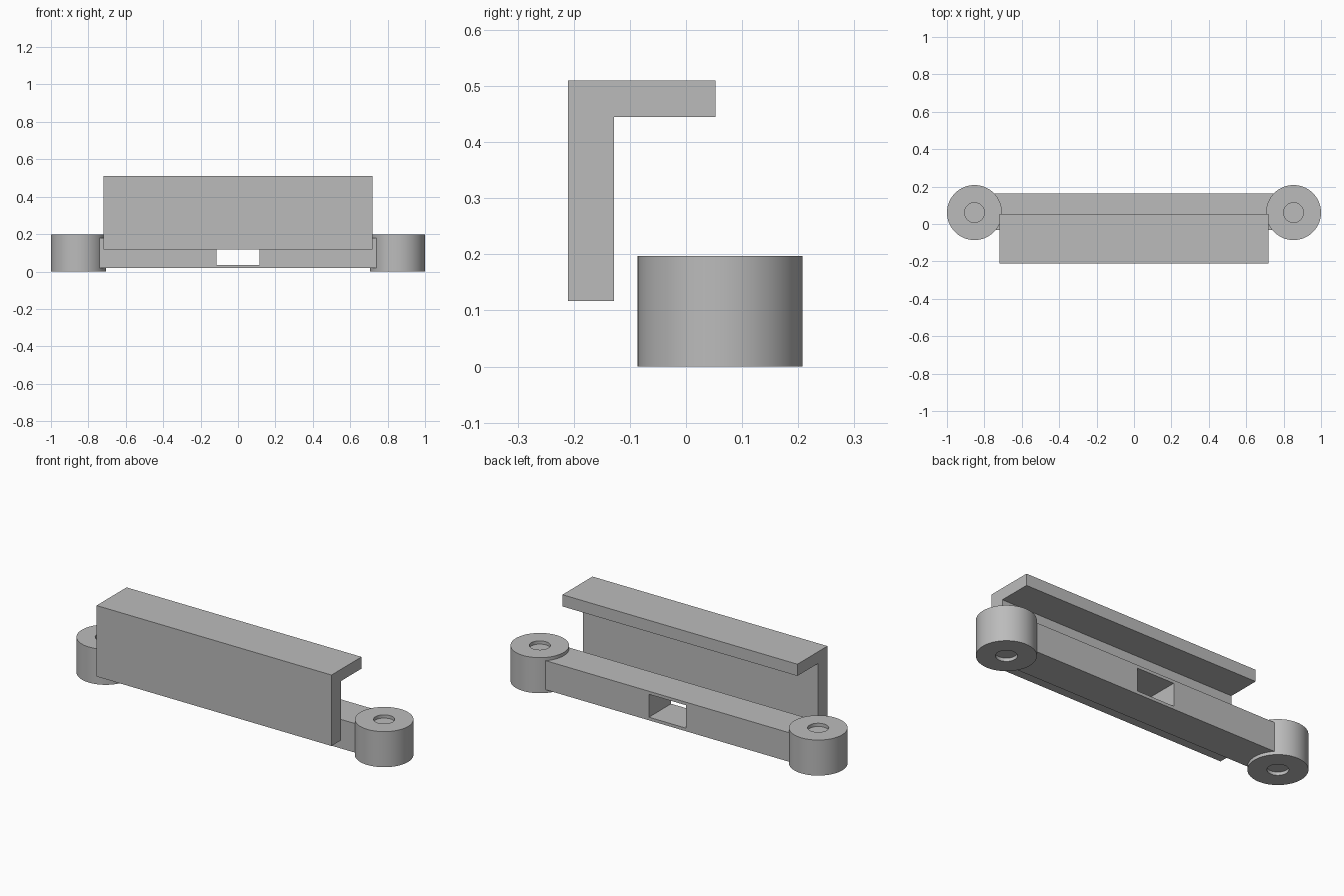
import bpy
import bmesh
import math

cube = bpy.data.objects.get("Cube")
if cube:
    bpy.data.objects.remove(cube, do_unlink=True)

# Single grey material
grey = bpy.data.materials.new("plain grey")
grey.use_nodes = True
COLOUR = (0.5, 0.5, 0.5, 1)
grey.diffuse_color = COLOUR
grey.node_tree.nodes["Principled BSDF"].inputs["Base Color"].default_value = COLOUR


def add_object(name, bm):
    bmesh.ops.recalc_face_normals(bm, faces=bm.faces)
    mesh = bpy.data.meshes.new(name)
    bm.to_mesh(mesh)
    bm.free()
    mesh.materials.append(grey)
    obj = bpy.data.objects.new(name, mesh)
    bpy.context.collection.objects.link(obj)
    return obj


def extrude_profile(name, points, axis_map, depth):
    """Extrude a closed 2D outline along the direction set by axis_map."""
    bm = bmesh.new()
    face = bm.faces.new([bm.verts.new(axis_map(a, b)) for a, b in points])
    new = bmesh.ops.extrude_face_region(bm, geom=[face])["geom"]
    verts = [v for v in new if isinstance(v, bmesh.types.BMVert)]
    bmesh.ops.translate(bm, verts=verts, vec=depth)
    return add_object(name, bm)


def box(name, x, y, z):
    outline = [(y[0], z[0]), (y[1], z[0]), (y[1], z[1]), (y[0], z[1])]
    return extrude_profile(name, outline, lambda a, b: (x[0], a, b),
                           (x[1] - x[0], 0, 0))


def ring(name, cx, cy, outer, inner, height, sides=64):
    """Cylinder with a round bore through it."""
    bm = bmesh.new()
    loops = []
    for r, z in ((outer, 0), (outer, height), (inner, height), (inner, 0)):
        loops.append([bm.verts.new((cx + r * math.cos(math.tau * i / sides),
                                    cy + r * math.sin(math.tau * i / sides), z))
                      for i in range(sides)])
    for k in range(4):
        a, b = loops[k], loops[(k + 1) % 4]
        for i in range(sides):
            j = (i + 1) % sides
            bm.faces.new((a[i], a[j], b[j], b[i]))
    obj = add_object(name, bm)
    bpy.ops.object.select_all(action='DESELECT')
    obj.select_set(True)
    bpy.context.view_layer.objects.active = obj
    bpy.ops.object.shade_smooth_by_angle(angle=math.radians(30))
    return obj


# L-shaped cover
cover = [(-0.21, 0.117), (-0.128, 0.117), (-0.128, 0.445),
         (0.053, 0.445), (0.053, 0.51), (-0.21, 0.51)]
extrude_profile("cover", cover, lambda a, b: (-0.72, a, b), (1.44, 0, 0))

# Crossbar that also fills the middle of both end bosses
crossbar = box("crossbar", (-0.92, 0.92), (-0.033, 0.162), (0.018, 0.179))

# Slot through the crossbar
cutter = box("slot_cutter", (-0.114, 0.114), (-0.1, 0.25), (0.035, 0.162))
cutter.hide_render = True
cutter.hide_viewport = True
cutter.display_type = 'WIRE'
slot = crossbar.modifiers.new("slot", 'BOOLEAN')
slot.operation = 'DIFFERENCE'
slot.solver = 'EXACT'
slot.object = cutter

# Round end bosses
for side, sign in (("left", 1), ("right", -1)):
    ring(side + "_boss", sign * 0.853, 0.061, 0.147, 0.053, 0.197)
